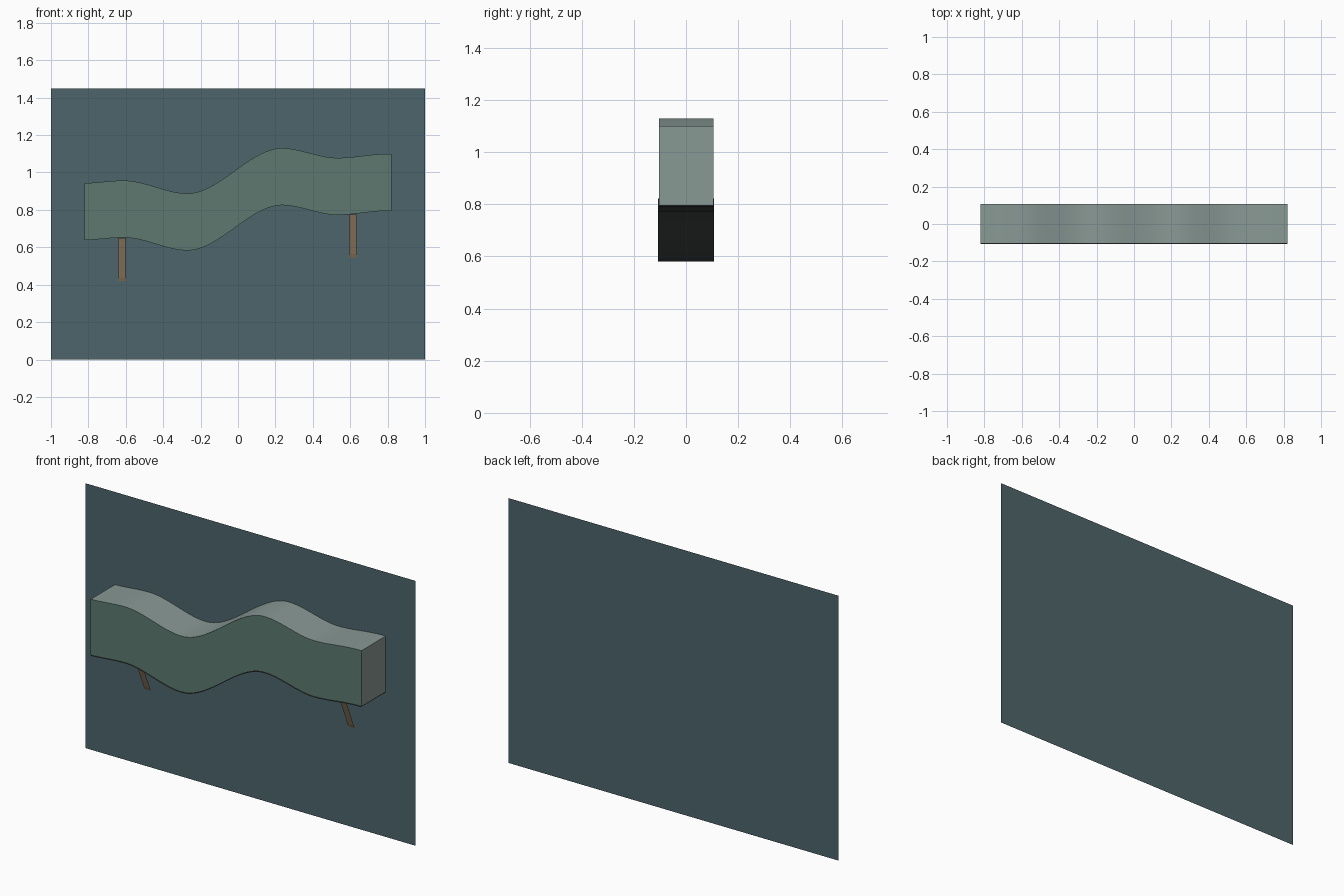
import bpy, math

if "Cube" in bpy.data.objects:
    bpy.data.objects.remove(bpy.data.objects["Cube"])

WALL_Y, FRONT_Y, LIP_Y = 0.107, -0.103, -0.107
HEIGHT = 0.305


def material(name, r, g, b):
    m = bpy.data.materials.new(name)
    m.diffuse_color = (r, g, b, 1)
    m.use_nodes = True
    m.node_tree.nodes["Principled BSDF"].inputs["Base Color"].default_value = m.diffuse_color
    return m


def mesh_object(name, verts, faces, mats):
    me = bpy.data.meshes.new(name)
    me.from_pydata(verts, [], faces)
    ob = bpy.data.objects.new(name, me)
    bpy.context.collection.objects.link(ob)
    for m in mats:
        me.materials.append(m)
    return ob


def smooth(ob):
    bpy.ops.object.select_all(action='DESELECT')
    bpy.context.view_layer.objects.active = ob
    ob.select_set(True)
    bpy.ops.object.shade_smooth_by_angle(angle=math.radians(35))


# Crests and troughs of the top edge: x, z, slope
KEYS = [(-0.82, 0.943, 0.03), (-0.61, 0.957, 0), (-0.27, 0.888, 0),
        (0.235, 1.13, 0), (0.53, 1.078, 0), (0.82, 1.10, -0.02)]


def wave(x):
    for (x0, z0, s0), (x1, z1, s1) in zip(KEYS, KEYS[1:]):
        if x <= x1 + 1e-6:
            d = x1 - x0
            t = (x - x0) / d
            return ((2*t**3 - 3*t*t + 1) * z0 + (t**3 - 2*t*t + t) * d * s0
                    + (3*t*t - 2*t**3) * z1 + (t**3 - t*t) * d * s1)


wall_paint = material("wall_paint", 0.075, 0.13, 0.145)
front_green = material("front_green", 0.11, 0.19, 0.16)
side_green = material("side_green", 0.25, 0.32, 0.30)
dark = material("dark", 0.05, 0.06, 0.055)
wood = material("wood", 0.36, 0.25, 0.15)

# Wall panel
mesh_object("wall_panel",
            [(-1, WALL_Y, 0), (1, WALL_Y, 0), (1, WALL_Y, 1.45), (-1, WALL_Y, 1.45)],
            [(0, 1, 2, 3)], [wall_paint])

# Wavy box: rings of four corners bridged along x
N = 80
xs = [-0.82 + 1.64 * i / N for i in range(N + 1)]
verts, faces, slots = [], [], []
for x in xs:
    z = wave(x)
    verts += [(x, FRONT_Y, z - HEIGHT), (x, WALL_Y - 0.001, z - HEIGHT),
              (x, WALL_Y - 0.001, z), (x, FRONT_Y, z)]
for i in range(N):
    for k in range(4):
        a, b = 4 * i + k, 4 * i + (k + 1) % 4
        faces.append((a, b, b + 4, a + 4))
        slots.append({0: 2, 3: 0}.get(k, 1))
faces += [(3, 2, 1, 0), tuple(4 * N + k for k in range(4))]
slots += [1, 1]
box = mesh_object("wavy_box", verts, faces, [front_green, side_green, dark])
box.data.flip_normals()
for p, s in zip(box.data.polygons, slots):
    p.material_index = s
smooth(box)

# Thin underside sheet with a small front lip
verts = [(x, y, wave(x) - HEIGHT - 0.003) for x in xs for y in (LIP_Y, WALL_Y)]
sheet = mesh_object("underside_sheet", verts,
                    [(2*i, 2*i + 1, 2*i + 3, 2*i + 2) for i in range(N)], [dark])
smooth(sheet)

# Slanted bracket straps from the underside down to the wall
for side, cx in (("left", -0.62), ("right", 0.615)):
    top = wave(cx) - HEIGHT - 0.002
    rows = [(0.005, top, 0.019), (0.097, top - 0.213, 0.019), (WALL_Y - 0.001, top - 0.23, 0.022)]
    verts = [(cx + s * w, y, z) for y, z, w in rows for s in (-1, 1)]
    mesh_object(side + "_bracket", verts, [(1, 0, 2, 3), (3, 2, 4, 5)], [wood])
